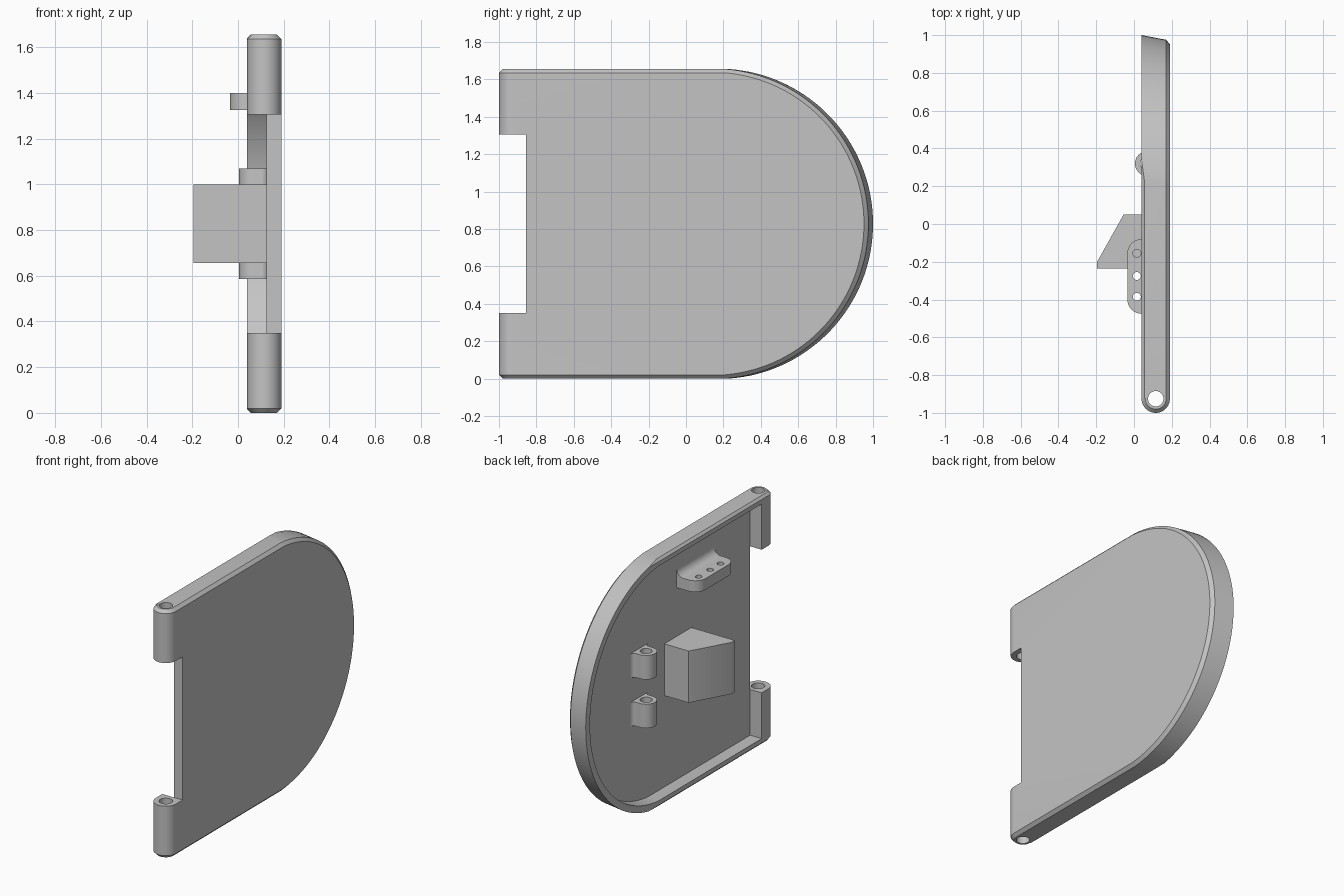
import bpy, bmesh, math

if "Cube" in bpy.data.objects:
    bpy.data.objects.remove(bpy.data.objects["Cube"], do_unlink=True)

grey = bpy.data.materials.new("plain_grey")
grey.use_nodes = True
COLOUR = (0.55, 0.55, 0.55, 1)
grey.diffuse_color = COLOUR
grey.node_tree.nodes["Principled BSDF"].inputs["Base Color"].default_value = COLOUR

MID = 0.8275          # height of the panel's centre line
FLOOR = 0.125         # inner face of the panel skin
PIN_X, PIN_Y = 0.115, -0.925


def loft(name, rings):
    """Solid skinned through matching rings of points, capped at both ends."""
    bm = bmesh.new()
    loops = [[bm.verts.new(p) for p in ring] for ring in rings]
    for a, b in zip(loops, loops[1:]):
        for i in range(len(a)):
            j = (i + 1) % len(a)
            bm.faces.new((a[i], a[j], b[j], b[i]))
    bm.faces.new(loops[0])
    bm.faces.new(loops[-1])
    bmesh.ops.recalc_face_normals(bm, faces=bm.faces)
    mesh = bpy.data.meshes.new(name)
    bm.to_mesh(mesh)
    bm.free()
    mesh.materials.append(grey)
    obj = bpy.data.objects.new(name, mesh)
    bpy.context.collection.objects.link(obj)
    return obj


def arc(cx, cy, r, start, end, n=12):
    steps = [math.radians(start + (end - start) * i / n) for i in range(n + 1)]
    return [(cx + r * math.cos(t), cy + r * math.sin(t)) for t in steps]


def prism(name, profile, z0, z1):
    return loft(name, [[(x, y, z) for x, y in profile] for z in (z0, z1)])


def rod(name, x, y, r, z0, z1):
    return prism(name, arc(x, y, r, 0, 360, 40)[:-1], z0, z1)


def combine(target, tool, operation):
    mod = target.modifiers.new(operation, "BOOLEAN")
    mod.operation, mod.solver, mod.object = operation, "EXACT", tool
    bpy.context.view_layer.objects.active = target
    bpy.ops.object.modifier_apply(modifier=mod.name)
    bpy.data.objects.remove(tool, do_unlink=True)


def d_ring(x, y0, half, r):
    """D-shaped outline at depth x; the round end leans back with depth."""
    centre = 0.17 - 0.19 * (x - 0.04)
    a = math.degrees(math.asin(half / r))
    pts = [(y0, -half)] + arc(centre, 0, r, -a, a, 64) + [(y0, half)]
    return [(x, y, z + MID) for y, z in pts]


def box(name, xs, ys, zs):
    return prism(name, [(xs[0], ys[0]), (xs[1], ys[0]), (xs[1], ys[1]), (xs[0], ys[1])], *zs)


# Door panel with chamfered edges
panel = loft("door_panel", [
    d_ring(0.04, PIN_Y, 0.8125, 0.83),
    d_ring(0.055, PIN_Y, MID, 0.83),
    d_ring(0.17, PIN_Y, MID, 0.83),
    d_ring(0.19, PIN_Y, 0.8075, 0.81)])

# Rounded hinge edge, chamfered top and bottom
hinge_edge = loft("hinge_edge", [
    [(x, y, z) for x, y in arc(PIN_X, PIN_Y, r, 0, 360, 40)[:-1]]
    for r, z in ((0.055, 0), (0.075, 0.02), (0.075, 1.635), (0.055, 1.655))])
combine(panel, hinge_edge, "UNION")

# Hollow inside, gap between the knuckles, pin hole
combine(panel, loft("pocket", [d_ring(x, -0.855, 0.7825, 0.785) for x in (0, FLOOR)]), "DIFFERENCE")
combine(panel, box("gap", (-0.1, 0.3), (-1.1, -0.855), (0.35, 1.305)), "DIFFERENCE")
combine(panel, rod("pin_hole", PIN_X, PIN_Y, 0.041, -0.1, 1.8), "DIFFERENCE")

ROOT = FLOOR + 0.01   # parts are sunk slightly into the skin

# Wedge-shaped stop block
block = prism("wedge_block", [(ROOT, 0.05), (-0.055, 0.05), (-0.195, -0.2),
                              (-0.195, -0.235), (ROOT, -0.235)], 0.655, 1.0)

# Pair of lugs with flared roots
lug_profile = ([(ROOT, 0.355 + 0.06)] + arc(0.095, 0.415, 0.03, 0, -90, 6)
               + arc(0.07, 0.32, 0.065, 90, 270, 20)
               + arc(0.095, 0.225, 0.03, 90, 0, 6) + [(ROOT, 0.225)])
lugs = []
for name, z in (("lower_lug", 0.585), ("upper_lug", 0.91)):
    lug = prism(name, lug_profile, z, z + 0.16)
    combine(lug, rod("lug_hole", 0.07, 0.32, 0.037, z - 0.1, z + 0.3), "DIFFERENCE")
    lugs.append(lug)

# Three-hole bracket with a fillet along its top
bracket = prism("bracket", [(ROOT, -0.08)] + arc(0.04, -0.155, 0.075, 90, 180)
                + arc(0.04, -0.4, 0.075, 180, 270) + [(ROOT, -0.475)], 1.325, 1.4)
for y in (-0.155, -0.275, -0.385):
    combine(bracket, rod("screw_hole", 0.015, y, 0.021, 1.2, 1.5), "DIFFERENCE")
fillet_profile = arc(0.075, 1.45, 0.05, -90, 0, 8) + [(ROOT, 1.45), (ROOT, 1.4)]
fillet = loft("bracket_fillet", [[(x, y, z) for x, z in fillet_profile]
                                 for y in (-0.475, -0.08)])

# Smooth the round surfaces and keep hard edges
bpy.ops.object.select_all(action="DESELECT")
for obj in [panel, block, bracket, fillet] + lugs:
    obj.select_set(True)
bpy.context.view_layer.objects.active = panel
bpy.ops.object.shade_smooth_by_angle(angle=math.radians(30))
